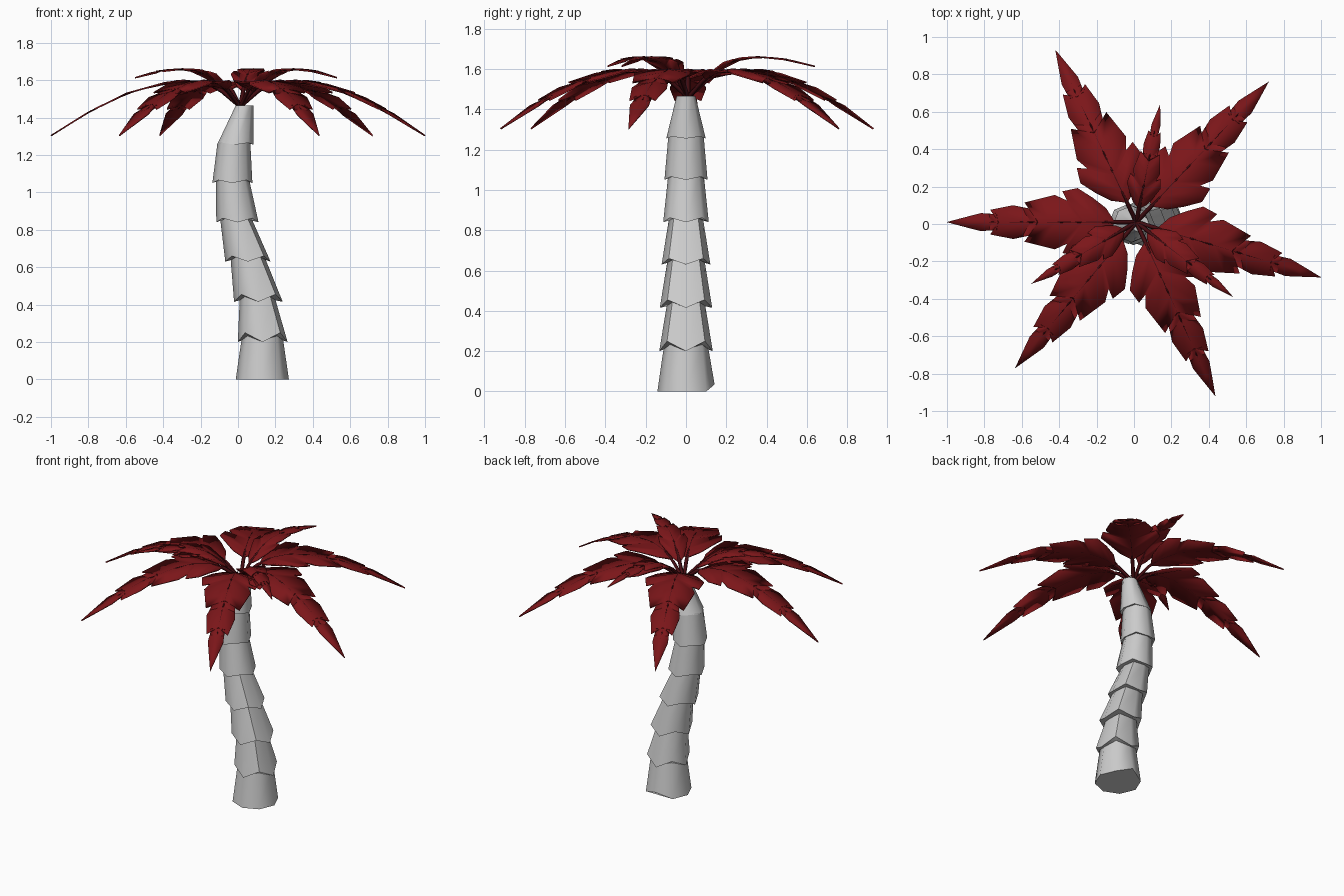
import bpy, bmesh
from math import sin, cos, tau, radians, hypot
from mathutils import Vector

if "Cube" in bpy.data.objects:
    bpy.data.objects.remove(bpy.data.objects["Cube"])


def material(name, rgb):
    m = bpy.data.materials.new(name)
    m.diffuse_color = (*rgb, 1)
    m.use_nodes = True
    m.node_tree.nodes["Principled BSDF"].inputs["Base Color"].default_value = m.diffuse_color
    return m


def add_mesh(name, bm):
    bmesh.ops.recalc_face_normals(bm, faces=bm.faces)
    me = bpy.data.meshes.new(name)
    bm.to_mesh(me)
    bm.free()
    ob = bpy.data.objects.new(name, me)
    bpy.context.collection.objects.link(ob)
    return ob


def smooth(ob, angle):
    bpy.ops.object.select_all(action='DESELECT')
    ob.select_set(True)
    bpy.context.view_layer.objects.active = ob
    bpy.ops.object.shade_smooth_by_angle(angle=radians(angle))


def lerp_table(table, x):
    for (a, za), (b, zb) in zip(table, table[1:]):
        if x <= b:
            return za + (zb - za) * (x - a) / (b - a)
    return table[-1][1]


# Trunk: stacked flared octagonal sleeves with zigzag lower lips
# each row: lip z, lip centre x, lip radius, zigzag height, top centre x, top radius
SLEEVES = [
    (0.00, 0.130, 0.142, 0.00, 0.130, 0.112),
    (0.20, 0.132, 0.133, 0.05, 0.105, 0.096),
    (0.415, 0.109, 0.130, 0.04, 0.055, 0.094),
    (0.63, 0.053, 0.121, 0.03, -0.008, 0.086),
    (0.84, -0.003, 0.113, 0.022, -0.028, 0.090),
    (1.05, -0.030, 0.107, 0.016, -0.022, 0.088),
    (1.255, -0.014, 0.098, 0.01, 0.035, 0.047),
]
SIDES = 8
bm = bmesh.new()


def ring(x, z, r, zig):
    return [bm.verts.new((x + r * cos(tau * i / SIDES), r * sin(tau * i / SIDES),
                          z + (zig if i % 2 else 0))) for i in range(SIDES)]


rings = []
for i, (z, x, r, zig, tx, tr) in enumerate(SLEEVES):
    rings.append(ring(x, z, r, zig))
    if i + 1 < len(SLEEVES):
        nz, nzig = SLEEVES[i + 1][0], SLEEVES[i + 1][3]
        rings.append(ring(tx, nz + 0.008, tr, nzig * 0.5))
    else:
        rings.append(ring(tx, 1.465, tr, 0))
for a, b in zip(rings, rings[1:]):
    for i in range(SIDES):
        j = (i + 1) % SIDES
        bm.faces.new((a[i], a[j], b[j], b[i]))
bm.faces.new(rings[0])
bm.faces.new(rings[-1])
rings[0][2].co.z = 0.035
smooth(add_mesh("trunk", bm), 50)

# Fronds: jagged blade outline (distance along, half width) mirrored about a rib
OUTLINE = [(0.12, 0.01), (0.16, 0.075), (0.23, 0.13), (0.31, 0.182), (0.39, 0.165),
           (0.365, 0.115), (0.43, 0.145), (0.51, 0.125), (0.59, 0.105), (0.555, 0.07),
           (0.65, 0.09), (0.77, 0.066), (0.735, 0.042), (0.82, 0.048), (0.90, 0.027),
           (1.0, 0.0)]
LONG_ARCH = [(0, 1.46), (0.1, 1.545), (0.18, 1.583), (0.3, 1.598), (0.4, 1.585),
             (0.6, 1.53), (0.8, 1.43), (1, 1.303)]
SHORT_ARCH = [(0, 1.46), (0.14, 1.555), (0.3, 1.63), (0.42, 1.653), (0.55, 1.66),
              (0.75, 1.65), (1, 1.613)]
LONG_TIPS = [(-0.42, 0.93), (0.72, 0.76), (1.0, -0.285), (0.435, -0.92),
             (-0.635, -0.77), (-1.0, 0.01)]
SHORT_TIPS = [(0.14, 0.64), (0.53, -0.39), (-0.55, -0.32)]
RED = material("frond_red", (0.20, 0.008, 0.010))
DARK = material("rib_dark_red", (0.06, 0.004, 0.006))
ROOT = Vector((0.012, 0.01))


def frond(name, tip, arch, width):
    axis = Vector(tip) - ROOT
    side = Vector((-axis.y, axis.x)).normalized()

    def point(s, t):
        p = ROOT + axis * s + side * t
        return Vector((p.x, p.y, lerp_table(arch, s)))

    # Blade: strips from the central rib to each jagged edge
    bm = bmesh.new()
    rib, left, right, last = [], [], [], 0.1
    for s, t in OUTLINE[:-1]:
        last = max(last + 0.006, s - 0.7 * t)
        rib.append(bm.verts.new(point(last, 0)))
        left.append(bm.verts.new(point(s, t * width)))
        right.append(bm.verts.new(point(s, -t * width)))
    end = bm.verts.new(point(1, 0))
    for edge in (left, right):
        for i in range(len(rib) - 1):
            bm.faces.new((rib[i], edge[i], edge[i + 1], rib[i + 1]))
        bm.faces.new((rib[-1], edge[-1], end))
    bmesh.ops.recalc_face_normals(bm, faces=bm.faces)
    blade = add_mesh(name + "_blade", bm)
    blade.data.materials.append(RED)
    smooth(blade, 40)
    mod = blade.modifiers.new("thickness", 'SOLIDIFY')
    mod.thickness = 0.008
    mod.offset = 0

    # Stem and midrib: tapered four-sided tube along the arch
    cu = bpy.data.curves.new(name + "_stem", 'CURVE')
    cu.dimensions = '3D'
    cu.bevel_depth = 0.012
    cu.bevel_resolution = 0
    cu.use_fill_caps = True
    sp = cu.splines.new('POLY')
    sp.points.add(len(arch) - 1)
    for p, (s, _) in zip(sp.points, arch):
        s = min(s, 0.96)
        p.co = (*point(s, 0), 1)
        p.radius = 1.0 - 0.25 * s if s < 0.15 else 0.6 - 0.45 * s
    cu.materials.append(DARK)
    bpy.context.collection.objects.link(bpy.data.objects.new(name + "_stem", cu))


for i, tip in enumerate(LONG_TIPS):
    frond(f"long_frond_{i + 1}", tip, LONG_ARCH, 1.0)
for i, tip in enumerate(SHORT_TIPS):
    frond(f"short_frond_{i + 1}", tip, SHORT_ARCH, 0.5)
